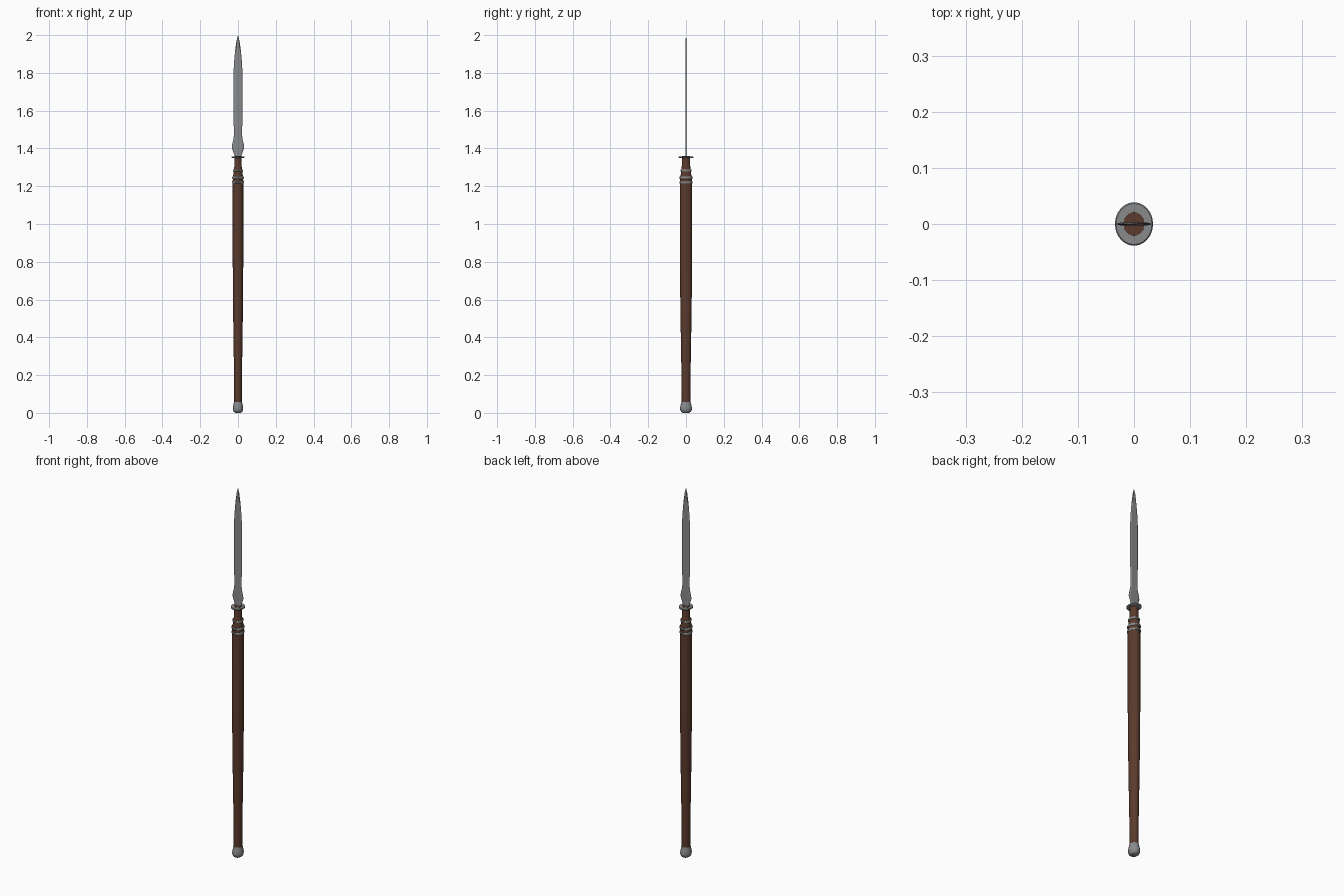
import bpy, bmesh, math

if "Cube" in bpy.data.objects:
    bpy.data.objects.remove(bpy.data.objects["Cube"])

def material(name, rgb):
    m = bpy.data.materials.new(name)
    m.diffuse_color = (*rgb, 1)
    m.use_nodes = True
    m.node_tree.nodes["Principled BSDF"].inputs["Base Color"].default_value = m.diffuse_color
    return m

STEEL = material("grey steel", (0.25, 0.255, 0.26))
WOOD = material("dark brown wood", (0.105, 0.043, 0.026))
DEPTH = 1.14  # every turned part is slightly oval, deeper in y

def finish(name, bm, mat):
    bmesh.ops.recalc_face_normals(bm, faces=bm.faces)
    me = bpy.data.meshes.new(name)
    bm.to_mesh(me)
    bm.free()
    me.materials.append(mat)
    ob = bpy.data.objects.new(name, me)
    bpy.context.collection.objects.link(ob)
    bpy.context.view_layer.objects.active = ob
    ob.select_set(True)
    bpy.ops.object.shade_smooth_by_angle(angle=math.radians(35))
    ob.select_set(False)
    return ob

def turned(name, profile, mat, sides=24):
    """Oval turned part from (radius, z) points, capped at both ends."""
    bm = bmesh.new()
    rings = []
    for r, z in profile:
        rings.append([bm.verts.new((r * math.cos(2 * math.pi * i / sides),
                                    r * DEPTH * math.sin(2 * math.pi * i / sides), z))
                      for i in range(sides)])
    for a, b in zip(rings, rings[1:]):
        for i in range(sides):
            j = (i + 1) % sides
            bm.faces.new((a[i], a[j], b[j], b[i]))
    bm.faces.new(rings[0])
    bm.faces.new(rings[-1])
    return finish(name, bm, mat)

# Tapered wooden shaft with a narrower stepped neck
turned("shaft", [(0.020, 0.04), (0.021, 0.20), (0.0235, 0.36), (0.0265, 0.58),
                 (0.028, 0.80), (0.028, 1.22), (0.0275, 1.25), (0.024, 1.265),
                 (0.0235, 1.285), (0.020, 1.295), (0.0185, 1.36)], WOOD)

# Rounded metal butt cap
turned("butt_cap", [(0.015, 0.0), (0.023, 0.006), (0.027, 0.016), (0.0275, 0.026),
                    (0.025, 0.040), (0.0215, 0.058)], STEEL)

# Metal bands around the neck
for i, (r, z) in enumerate([(0.031, 1.22), (0.031, 1.245), (0.0265, 1.283)]):
    turned(f"neck_band_{i + 1}", [(r - 0.002, z - 0.006), (r, z - 0.003),
                                  (r, z + 0.003), (r - 0.002, z + 0.006)], STEEL)

# Guard disc under the blade
turned("guard", [(0.030, 1.349), (0.034, 1.352), (0.034, 1.356), (0.032, 1.358)], STEEL)

# Thin flat blade with a leaf-shaped root and long point
outline = [(0.014, 1.35), (0.021, 1.37), (0.033, 1.405), (0.031, 1.42), (0.023, 1.455),
           (0.0215, 1.48), (0.0225, 1.52), (0.0245, 1.66), (0.0245, 1.78), (0.0215, 1.85),
           (0.015, 1.92), (0.008, 1.97)]
T = 0.0028
bm = bmesh.new()
rows = []
for w, z in outline:
    section = [(-w, 0), (-w * 0.7, -T), (w * 0.7, -T), (w, 0), (w * 0.7, T), (-w * 0.7, T)]
    rows.append([bm.verts.new((x, y, z)) for x, y in section])
for a, b in zip(rows, rows[1:]):
    for i in range(6):
        j = (i + 1) % 6
        bm.faces.new((a[i], a[j], b[j], b[i]))
tip = bm.verts.new((0, 0, 2.0))
for i in range(6):
    bm.faces.new((rows[-1][i], rows[-1][(i + 1) % 6], tip))
bm.faces.new(rows[0])
blade = finish("blade", bm, STEEL)
for p in blade.data.polygons:
    p.use_smooth = False
